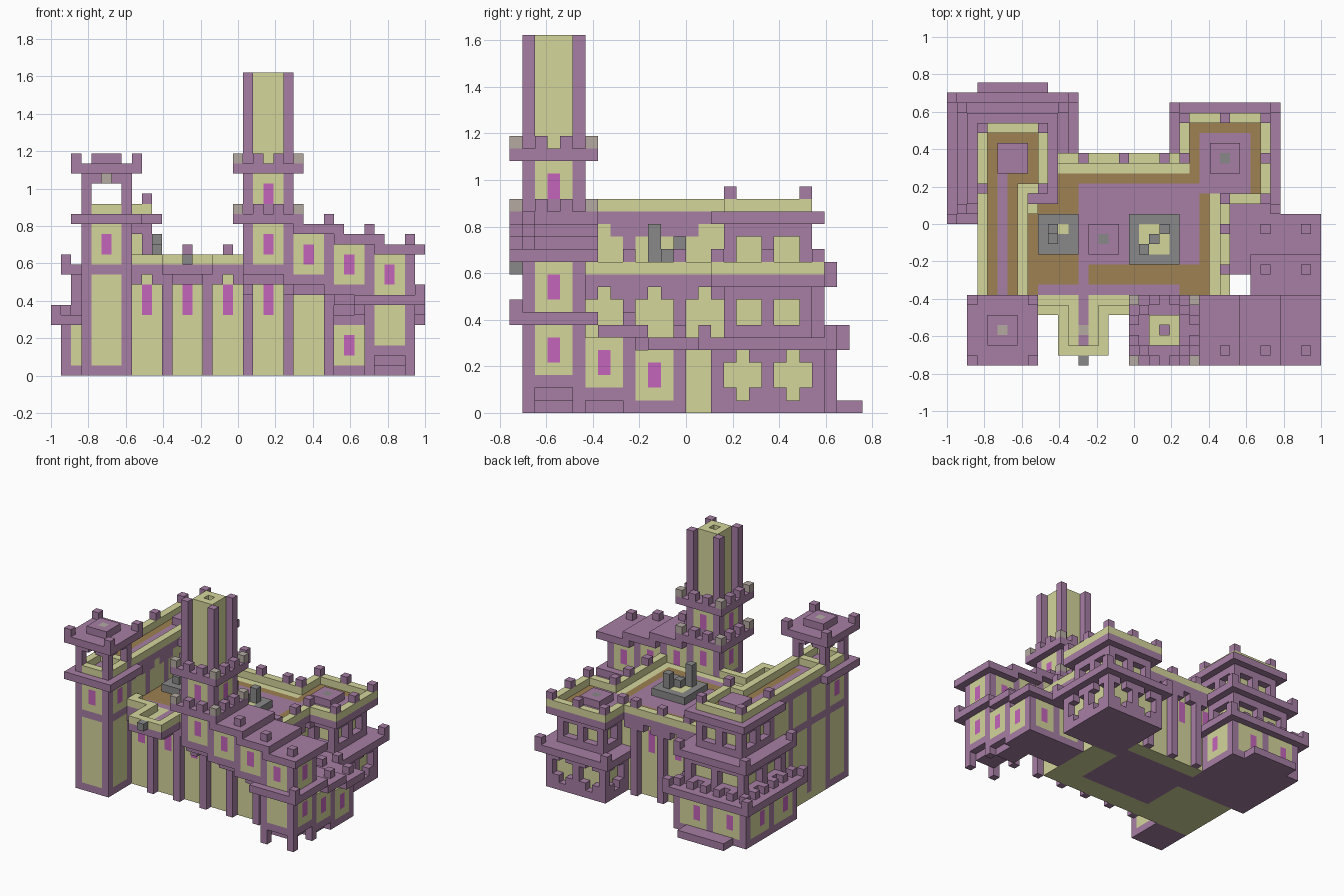
import bpy, bmesh
from mathutils import Vector
from itertools import product

cube = bpy.data.objects.get("Cube")
if cube:
    bpy.data.objects.remove(cube)

UNIT = 2 / 37
COLOURS = {
    "purple_stone": (.38, .21, .37), "pale_yellow_stone": (.66, .67, .33),
    "magenta_glass": (.55, .13, .49), "brown_floor": (.34, .22, .085),
    "grey_stone": (.25, .25, .25), "beige_lamp": (.46, .4, .36)}
PURPLE, YELLOW, GLASS, BROWN, GREY, BEIGE = range(len(COLOURS))
materials = []
for name, rgb in COLOURS.items():
    m = bpy.data.materials.new(name)
    m.use_nodes = True
    m.diffuse_color = (*rgb, 1)
    m.node_tree.nodes["Principled BSDF"].inputs["Base Color"].default_value = (*rgb, 1)
    materials.append(m)

blocks = {}   # (i, j, k) -> (part, colour)


def cells(x, y, z):
    return product(range(*x), range(*y), range(*z))


def box(part, colour, x, y, z):
    for c in cells(x, y, z):
        blocks[c] = (part, colour)


def carve(x, y, z):
    for c in cells(x, y, z):
        blocks.pop(c, None)


def column(part, colour, i, j, z):
    box(part, colour, (i, i + 1), (j, j + 1), z)


def rim(x, y):
    """Yield the outer ring of a rectangle with the distance along each side."""
    for i, j, _ in cells(x, y, (0, 1)):
        on_x, on_y = i in (x[0], x[1] - 1), j in (y[0], y[1] - 1)
        if on_x or on_y:
            yield i, j, 0 if on_x and on_y else (j - y[0] if on_x else i - x[0])


def ring(part, colour, x, y, k, step=1):
    for i, j, t in rim(x, y):
        if t % step == 0:
            column(part, colour, i, j, (k, k + 1))


def room(part, x, y, z, step=4, window=(0, 0)):
    """Yellow block with a purple floor and posts, and windows between the posts."""
    box(part, YELLOW, x, y, z)
    box(part, PURPLE, x, y, (z[0], z[0] + 1))
    for i, j, t in rim(x, y):
        if t % step == 0:
            column(part, PURPLE, i, j, z)
        elif t % step == step // 2:
            column(part, GLASS, i, j, window)


def arcade(part, x, y, z, step=4):
    """Yellow core behind a purple lattice; tall lattices get cross-shaped openings."""
    room(part, x, y, z, step)
    tall = z[1] - z[0] > 4
    for i, j, t in rim(x, y):
        if t % step == 0:
            continue
        carve((i, i + 1), (j, j + 1), (z[0] + 1, z[1]))
        if not tall or t % step != step // 2:
            column(part, PURPLE, i, j, (z[1] - 1, z[1]))
            if tall:
                column(part, PURPLE, i, j, (z[0] + 1, z[0] + 2))


def grow(r, n=1):
    return (r[0] - n, r[1] + n)


# Main hall: yellow core, outer posts, brackets, overhanging roof
HX, HY = (8, 28), (5, 21)
box("hall", YELLOW, (8, 27), grow(HY, -1), (0, 10))
box("hall", PURPLE, (12, 23), (9, 18), (0, 1))
for i in range(8, 28):
    for j, post, wall in ((5, 11, 6), (20, 13, 19)):
        phase = (i - post) % 4
        if phase == 0:
            column("hall_posts", PURPLE, i, j, (0, 10))
        elif phase != 2:
            column("hall_brackets", PURPLE, i, j, (9, 10))
        elif i < 23:
            column("hall_windows", GLASS, i, wall, (6, 9))
for j in range(6, 20):
    if j % 4 == 1:
        column("hall_posts", PURPLE, 27, j, (0, 10))
    elif j % 4 != 3:
        column("hall_brackets", PURPLE, 27, j, (9, 10))
box("hall_roof", PURPLE, HX, HY, (10, 11))
ring("hall_parapet", YELLOW, HX, HY, 11)
for i in (13, 17, 21):
    column("hall_merlons", PURPLE, i, 20, (12, 13))
for j in (9, 13):
    column("hall_merlons", PURPLE, 27, j, (12, 13))

# Back right tower, two arcaded tiers
TX, TY = (23, 32), (16, 25)
arcade("back_right_tower", TX, TY, (0, 5))
box("back_right_cornice", PURPLE, grow(TX), grow(TY), (5, 6))
ring("back_right_merlons", PURPLE, grow(TX), grow(TY), 6, 10)
arcade("back_right_upper", grow(TX, -1), grow(TY, -1), (6, 10), 3)
box("back_right_roof", PURPLE, TX, TY, (10, 11))
ring("back_right_parapet", YELLOW, TX, TY, 11)
ring("back_right_merlons", PURPLE, TX, TY, 12, 4)

# Left wing with a walled walk on its roof
WX, WY = (3, 8), (5, 18)
room("left_wing", WX, WY, (0, 16))
box("left_wing", YELLOW, WX, (6, 15), (0, 1))
ring("left_wing_band", PURPLE, WX, WY, 10)
ring("left_wing_band", PURPLE, WX, WY, 15)
for j in range(6, 16):
    if j % 4 != 3:
        column("left_wing_bracket", PURPLE, 7, j, (14, 15))
ring("left_wing_parapet", YELLOW, WX, WY, 16)

# Back left tower, three tiers stepping in
LX, LY = (1, 12), (15, 26)
room("back_left_base", LX, LY, (0, 5), 5, (2, 4))
box("back_left_cornice", PURPLE, grow(LX), grow(LY), (5, 6))
ring("back_left_merlons", PURPLE, grow(LX), grow(LY), 6, 12)
ring("back_left_merlons", PURPLE, LX, LY, 6, 2)
arcade("back_left_middle", grow(LX, -1), grow(LY, -1), (6, 10))
box("back_left_middle_cornice", PURPLE, LX, LY, (10, 11))
ring("back_left_merlons", PURPLE, LX, LY, 11, 10)
arcade("back_left_top", grow(LX, -2), grow(LY, -2), (11, 15), 3)
box("back_left_roof", PURPLE, grow(LX, -1), grow(LY, -1), (15, 16))
ring("back_left_parapet", YELLOW, grow(LX, -2), grow(LY, -2), 16)
ring("back_left_merlons", PURPLE, grow(LX, -2), grow(LY, -2), 17, 6)
box("back_left_floor", BROWN, grow(LX, -3), grow(LY, -3), (15, 16))
box("back_left_steps", PURPLE, (5, 8), (19, 22), (16, 17))
box("back_step", PURPLE, (3, 10), (26, 28), (0, 1))
carve((4, 7), (6, 19), (16, 17))
box("wing_floor", BROWN, (4, 7), (6, 19), (15, 16))
box("wing_path", PURPLE, (5, 6), (4, 19), (15, 16))

# Hall and tower roof floor with its paths
carve((8, 10), (7, 15), (11, 13))
carve((10, 27), (6, 20), (11, 13))
carve((24, 31), (17, 24), (11, 13))
box("roof_floor", YELLOW, (8, 27), (6, 20), (10, 11))
box("roof_floor", BROWN, (8, 26), (7, 19), (10, 11))
box("roof_floor", BROWN, (24, 31), (17, 24), (10, 11))
box("roof_path", PURPLE, (13, 25), (10, 18), (10, 11))
box("roof_path", PURPLE, (25, 30), (17, 23), (10, 11))
box("roof_path", PURPLE, (9, 23), (7, 8), (10, 11))
box("roof_cap", PURPLE, (26, 29), (19, 22), (11, 12))
column("roof_cap_stud", GREY, 27, 20, (11, 12))
arcade("back_left_top", grow(LX, -2), grow(LY, -2), (11, 15), 3)

# Roof chimneys and hatch
box("chimney_base", GREY, (9, 13), (11, 15), (11, 12))
box("chimney_hearth", YELLOW, (11, 12), (13, 14), (11, 12))
column("chimney", GREY, 10, 12, (12, 13))
column("chimney", GREY, 10, 13, (12, 14))
box("large_chimney_base", GREY, (18, 23), (10, 15), (11, 12))
box("large_chimney_hearth", YELLOW, (19, 22), (11, 14), (11, 12))
column("chimney", GREY, 19, 11, (12, 15))
column("chimney", GREY, 21, 13, (12, 14))
column("chimney", GREY, 20, 12, (11, 13))
box("roof_hatch", PURPLE, (14, 17), (11, 14), (11, 12))
column("roof_hatch_stud", GREY, 15, 12, (11, 12))

# Front balcony
BX = (11, 16)
box("balcony", PURPLE, BX, (1, 6), (10, 11))
box("balcony_bracket", PURPLE, (12, 15), (3, 6), (9, 10))
box("balcony_parapet", YELLOW, BX, (1, 6), (11, 12))
carve((12, 15), (2, 7), (11, 12))
box("balcony_floor", YELLOW, (12, 15), (2, 7), (10, 11))
box("balcony_path", PURPLE, (13, 14), (2, 10), (10, 11))
column("balcony_lamp", BEIGE, 13, 3, (10, 11))
column("balcony_spout", GREY, 13, 0, (11, 12))

# Front left tower with an open belfry
FX, FY = (3, 8), (1, 6)
room("front_left_tower", FX, FY, (0, 15), window=(12, 14))
ring("front_left_band", PURPLE, FX, FY, 10)
box("front_left_cornice", PURPLE, grow(FX), grow(FY), (15, 16))
ring("belfry_parapet", YELLOW, FX, FY, 16)
for i, j in product((3, 7), (1, 5)):
    column("belfry_post", PURPLE, i, j, (16, 20))
ring("belfry_lintel", PURPLE, FX, FY, 19)
for x, y in (((5, 6), FY), (FX, (3, 4))):
    carve(x, y, (19, 20))
box("belfry_roof", PURPLE, grow(FX), grow(FY), (20, 21))
ring("belfry_merlons", PURPLE, grow(FX), grow(FY), 21, 6)
box("belfry_cap", PURPLE, grow(FX, -1), grow(FY, -1), (21, 22))
column("belfry_lamp", BEIGE, 5, 3, (19, 22))

# Tall tower overhanging the front wall, its shaft set back between four posts
KX, KY = (19, 24), (1, 6)
for i in (19, 23):
    box("tall_tower_corbel", PURPLE, (i, i + 1), (3, 6), (8, 9))
box("tall_tower_base", PURPLE, KX, (2, 7), (9, 10))
room("tall_tower", KX, KY, (10, 15), window=(12, 14))
room("tall_tower_middle", KX, KY, (16, 20), window=(17, 19))
box("tall_tower_shaft", YELLOW, (20, 23), (2, 5), (21, 30))
column("tall_tower_flue", PURPLE, 21, 3, (21, 29))
carve((21, 22), (3, 4), (29, 30))
for i, j in product((19, 23), (1, 5)):
    column("tall_tower_posts", PURPLE, i, j, (21, 30))
for k in (15, 20):
    ring("tall_tower_cornice", PURPLE, grow(KX), grow(KY), k)
    box("tall_tower_cornice", PURPLE, KX, KY, (k, k + 1))
    ring("tall_tower_merlons", PURPLE, grow(KX), grow(KY), k + 1, 2)
    ring("tall_tower_lamps", BEIGE, grow(KX), grow(KY), k + 1, 6)

# Covered stair wing: upper flight going right, lower flight going back
for n, x in enumerate(((23, 28), (27, 32), (31, 36))):
    room("upper_stair", x, KY, (9 - n, 14 - n), window=(11 - n, 13 - n))
    box("upper_stair_corbel", PURPLE, grow(x, -1), (2, 5), (8 - n, 9 - n))
for n, x in enumerate(((24, 29), (28, 33), (32, 37))):
    box("upper_stair_roof", PURPLE, x, (0, 7), (14 - n, 15 - n))
    column("upper_stair_merlon", PURPLE, 27 + 4 * n, 1, (15 - n, 16 - n))
for n, y in enumerate(((1, 6), (5, 10), (9, 14))):
    room("lower_stair", (31, 36), y, (2 - n, 7 - n), window=(4 - n, 6 - n))
    if n < 2:
        box("lower_stair_corbel", PURPLE, (32, 35), grow(y, -1), (1 - n, 2 - n))
column("lower_stair", YELLOW, 33, 1, (4, 6))
box("end_room_roof", PURPLE, (28, 33), (9, 16), (5, 6))
room("end_room", (27, 32), (9, 14), (0, 5), window=(2, 4))
for n, y in enumerate(((0, 7), (7, 11), (11, 15))):
    box("lower_stair_roof", PURPLE, (30, 37), y, (7 - n, 8 - n))
    for i in (31, 35):
        if n:
            column("lower_stair_merlon", PURPLE, i, 5 + 4 * n, (8 - n, 9 - n))
column("lower_stair_merlon", PURPLE, 36, 0, (8, 9))
for i, j in product((31, 35), (1, 5)):
    column("stair_leg", PURPLE, i, j, (0, 2))

# Turn the visible block sides of every part into one mesh each
parts = {part: bmesh.new() for part, _ in blocks.values()}
for cell, (part, colour) in blocks.items():
    for a, s in product(range(3), (0, 1)):
        side = list(cell)
        side[a] += 2 * s - 1
        if tuple(side) in blocks:
            continue
        quad = []
        for u, v in ((0, 0), (1, 0), (1, 1), (0, 1)):
            p = Vector(cell)
            p[a] += s
            p[(a + 1) % 3] += u
            p[(a + 2) % 3] += v
            quad.append(parts[part].verts.new((p - Vector((18.5, 14, 0))) * UNIT))
        parts[part].faces.new(quad if s else quad[::-1]).material_index = colour
for part, bm in parts.items():
    bmesh.ops.remove_doubles(bm, verts=bm.verts, dist=UNIT / 100)
    mesh = bpy.data.meshes.new(part)
    bm.to_mesh(mesh)
    bm.free()
    for m in materials:
        mesh.materials.append(m)
    bpy.context.collection.objects.link(bpy.data.objects.new(part, mesh))
